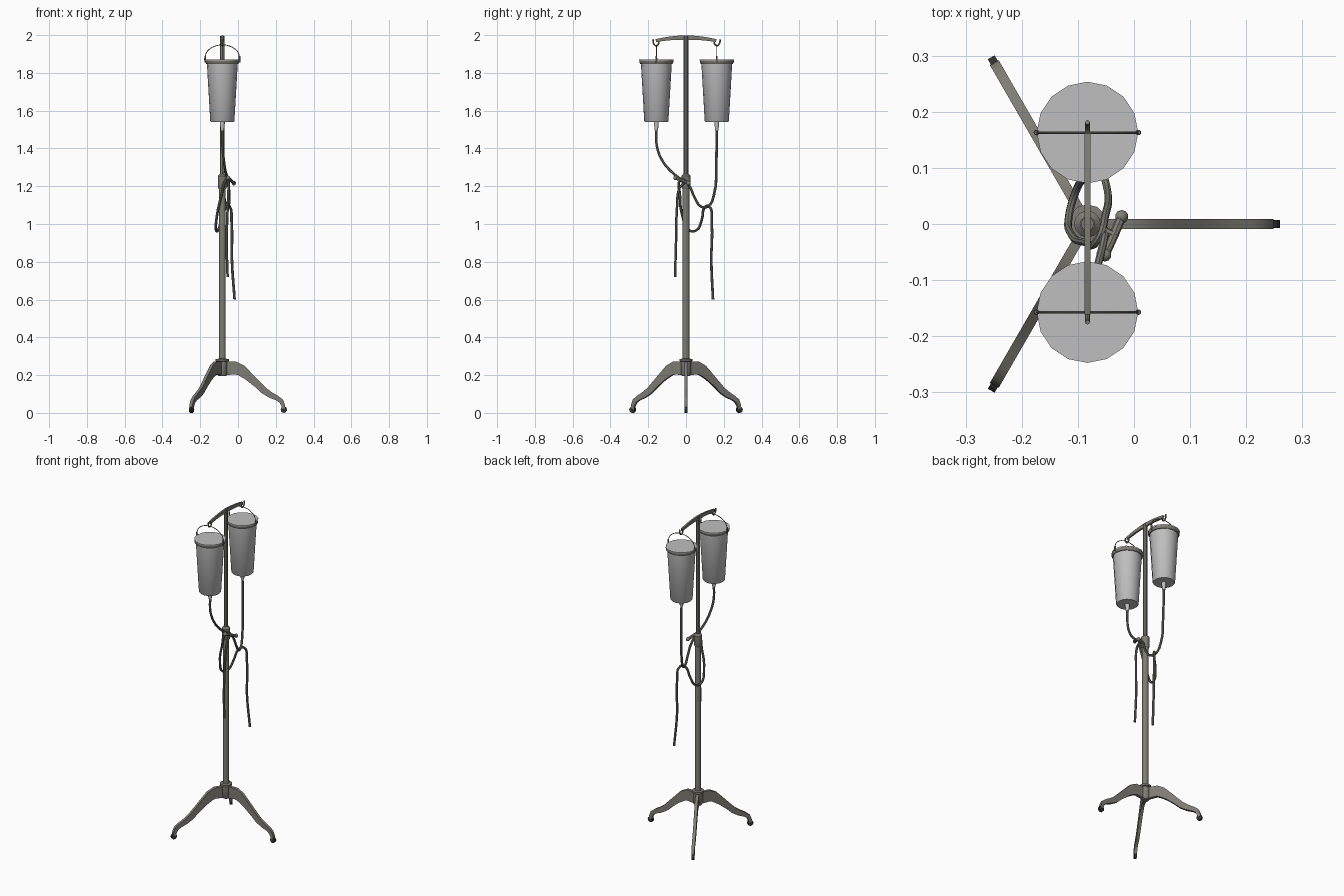
import bpy, bmesh, math
from mathutils import Matrix, Vector

if "Cube" in bpy.data.objects:
    bpy.data.objects.remove(bpy.data.objects["Cube"], do_unlink=True)

PX = -0.083  # pole axis


def material(name, rgb):
    m = bpy.data.materials.new(name)
    m.use_nodes = True
    m.diffuse_color = (*rgb, 1)
    m.node_tree.nodes["Principled BSDF"].inputs["Base Color"].default_value = (*rgb, 1)
    return m


METAL = material("worn grey metal", (0.21, 0.205, 0.175))
PLASTIC = material("pale grey plastic", (0.52, 0.52, 0.52))
TUBE = material("grey rubber tube", (0.18, 0.18, 0.16))
DARK = material("dark caster rubber", (0.03, 0.03, 0.03))


def finish(obj, mat, smooth=True):
    obj.data.materials.clear()
    obj.data.materials.append(mat)
    bpy.ops.object.select_all(action='DESELECT')
    obj.select_set(True)
    bpy.context.view_layer.objects.active = obj
    if smooth:
        bpy.ops.object.shade_smooth_by_angle(angle=math.radians(40))
    return obj


def from_bmesh(name, bm, mat, smooth=True):
    bmesh.ops.recalc_face_normals(bm, faces=bm.faces)
    mesh = bpy.data.meshes.new(name)
    bm.to_mesh(mesh)
    bm.free()
    obj = bpy.data.objects.new(name, mesh)
    bpy.context.collection.objects.link(obj)
    return finish(obj, mat, smooth)


def lathe(name, profile, mat, x=PX, y=0, sides=16):
    """Turn (radius, z) points around a vertical axis, with closed ends."""
    bm = bmesh.new()
    rings = [[bm.verts.new((x + r * math.cos(math.tau * i / sides),
                            y + r * math.sin(math.tau * i / sides), z))
              for i in range(sides)] for r, z in profile]
    for a, b in zip(rings, rings[1:]):
        for i in range(sides):
            j = (i + 1) % sides
            bm.faces.new((a[i], a[j], b[j], b[i]))
    bm.faces.new(rings[0])
    bm.faces.new(rings[-1])
    return from_bmesh(name, bm, mat)


def bar(name, stations, width, angle, mat):
    """Sweep a rectangle through (distance, z, height) stations, turned about the pole."""
    bm = bmesh.new()
    rings = []
    for k, (r, z, h) in enumerate(stations):
        p, q = stations[max(k - 1, 0)], stations[min(k + 1, len(stations) - 1)]
        t = Vector((q[0] - p[0], q[1] - p[1])).normalized()
        up = Vector((-t.y, t.x)) * h / 2
        rings.append([bm.verts.new((r + s * up.x, w * width / 2, z + s * up.y))
                      for w, s in ((-1, -1), (1, -1), (1, 1), (-1, 1))])
    for a, b in zip(rings, rings[1:]):
        for i in range(4):
            j = (i + 1) % 4
            bm.faces.new((a[i], a[j], b[j], b[i]))
    bm.faces.new(rings[0])
    bm.faces.new(rings[-1])
    bm.transform(Matrix.Translation((PX, 0, 0)) @ Matrix.Rotation(angle, 4, 'Z'))
    return from_bmesh(name, bm, mat)


def tube(name, points, radius, mat, detail=4):
    """Round tube along a smooth path."""
    curve = bpy.data.curves.new(name, 'CURVE')
    curve.dimensions = '3D'
    curve.bevel_depth = radius
    curve.bevel_resolution = 2
    curve.resolution_u = detail
    curve.use_fill_caps = True
    spline = curve.splines.new('BEZIER')
    spline.bezier_points.add(len(points) - 1)
    for bp, co in zip(spline.bezier_points, points):
        bp.co = co
        bp.handle_left_type = bp.handle_right_type = 'AUTO'
    obj = bpy.data.objects.new(name, curve)
    bpy.context.collection.objects.link(obj)
    bpy.ops.object.select_all(action='DESELECT')
    obj.select_set(True)
    bpy.context.view_layer.objects.active = obj
    bpy.ops.object.convert(target='MESH')
    return finish(bpy.context.view_layer.objects.active, mat)


def wheel(name, r, angle):
    bm = bmesh.new()
    bmesh.ops.create_cone(bm, cap_ends=True, segments=12, radius1=0.017, radius2=0.017, depth=0.014)
    bm.transform(Matrix.Translation((PX, 0, 0)) @ Matrix.Rotation(angle, 4, 'Z')
                 @ Matrix.Translation((r, 0, 0.017)) @ Matrix.Rotation(math.pi / 2, 4, 'X'))
    return from_bmesh(name, bm, DARK)


# Pole: stout lower tube, slim upper rod, hub and clamp collar
lathe("lower_pole", [(0.018, 0.2), (0.018, 1.21)], METAL, sides=12)
lathe("upper_pole", [(0.012, 1.2), (0.012, 1.995)], METAL, sides=8)
lathe("leg_hub", [(0.02, 0.195), (0.027, 0.205), (0.027, 0.272), (0.035, 0.274),
                  (0.035, 0.285), (0.02, 0.287)], METAL, sides=12)
lathe("height_collar", [(0.019, 1.185), (0.024, 1.195), (0.024, 1.255), (0.013, 1.265)], METAL, sides=12)

# Three curved legs with casters
leg = [(0.015, 0.235, 0.072), (0.07, 0.238, 0.068), (0.1, 0.225, 0.06), (0.14, 0.193, 0.046),
       (0.185, 0.152, 0.038), (0.22, 0.118, 0.036), (0.255, 0.095, 0.032),
       (0.29, 0.078, 0.026), (0.312, 0.062, 0.024), (0.322, 0.04, 0.02), (0.323, 0.022, 0.018)]
for n in range(3):
    turn = n * math.tau / 3
    bar(f"leg_{n + 1}", leg, 0.018, turn, METAL)
    wheel(f"caster_{n + 1}", 0.326, turn)

# Arched crossbar
arch = [(0.16 * t / 4, 1.987 - 0.016 * (t / 4) ** 2, 0.024 - 0.008 * abs(t / 4))
        for t in range(-4, 5)]
bar("crossbar", arch, 0.011, math.pi / 2, METAL)

# Hooks, containers, lids and carrying handles on both ends
for side, y in (("front", -0.157), ("back", 0.163)):
    s = -1 if y < 0 else 1
    tube(f"{side}_hook", [(PX, y - s * 0.012, 1.975), (PX, y - s * 0.012, 1.955),
                          (PX, y, 1.944), (PX, y + s * 0.014, 1.955),
                          (PX, y + s * 0.018, 1.978)], 0.0042, METAL)
    lathe(f"{side}_container", [(0.06, 1.54), (0.064, 1.545), (0.082, 1.855)], PLASTIC, y=y)
    lathe(f"{side}_rim", [(0.081, 1.847), (0.085, 1.848), (0.09, 1.856), (0.09, 1.866)], METAL, y=y)
    lathe(f"{side}_lid", [(0.0905, 1.865), (0.0905, 1.871)], PLASTIC, y=y)
    lathe(f"{side}_nozzle", [(0.009, 1.495), (0.013, 1.53), (0.013, 1.542)], PLASTIC, y=y, sides=10)
    arc = [(PX + 0.091 * math.cos(math.pi * i / 8), y, 1.882 + 0.066 * math.sin(math.pi * i / 8))
           for i in range(9)]
    tube(f"{side}_handle", arc, 0.0022, METAL, 3)
    for e in (-1, 1):
        lathe(f"{side}_handle_ear_{'left' if e > 0 else 'right'}",
              [(0.004, 1.855), (0.005, 1.875), (0.004, 1.89)], METAL, x=PX + e * 0.091, y=y, sides=8)

# Winged clamp screw on the collar
tube("clamp_stem", [(PX, 0, 1.23), (-0.055, -0.012, 1.23), (-0.036, -0.02, 1.23)], 0.008, METAL)
for k, end in enumerate([(-0.022, 0.013, 1.216), (-0.052, -0.055, 1.244)]):
    lever = Vector(end)
    mid = Vector((-0.036, -0.02, 1.23))
    tube(f"clamp_wing_{k + 1}", [mid, (mid + lever) / 2, lever], 0.0085, METAL)
    bm = bmesh.new()
    bmesh.ops.create_uvsphere(bm, u_segments=10, v_segments=6, radius=0.012,
                              matrix=Matrix.Translation(lever))
    from_bmesh(f"clamp_knob_{k + 1}", bm, METAL)

# Hoses draped around the pole and hanging free
tube("front_hose", [(PX, -0.157, 1.51), (-0.082, -0.154, 1.41), (-0.074, -0.122, 1.33),
                    (-0.066, -0.08, 1.28), (-0.056, -0.04, 1.246), (-0.05, -0.012, 1.225),
                    (-0.05, -0.035, 1.19), (-0.055, -0.048, 1.08), (-0.06, -0.053, 0.9),
                    (-0.055, -0.058, 0.72)], 0.007, TUBE)
tube("back_hose", [(PX, 0.163, 1.51), (-0.08, 0.16, 1.32), (-0.074, 0.148, 1.155),
                   (-0.062, 0.115, 1.092), (-0.052, 0.08, 1.092), (-0.046, 0.048, 1.135),
                   (-0.052, 0.012, 1.21), (-0.062, -0.024, 1.235), (-0.088, -0.032, 1.15),
                   (-0.112, -0.018, 1.04), (-0.116, 0.015, 0.968), (-0.105, 0.055, 0.967),
                   (-0.088, 0.083, 1.02), (-0.062, 0.1, 1.09), (-0.046, 0.122, 1.095),
                   (-0.034, 0.136, 1.01), (-0.032, 0.134, 0.8), (-0.018, 0.143, 0.6)], 0.007, TUBE)
